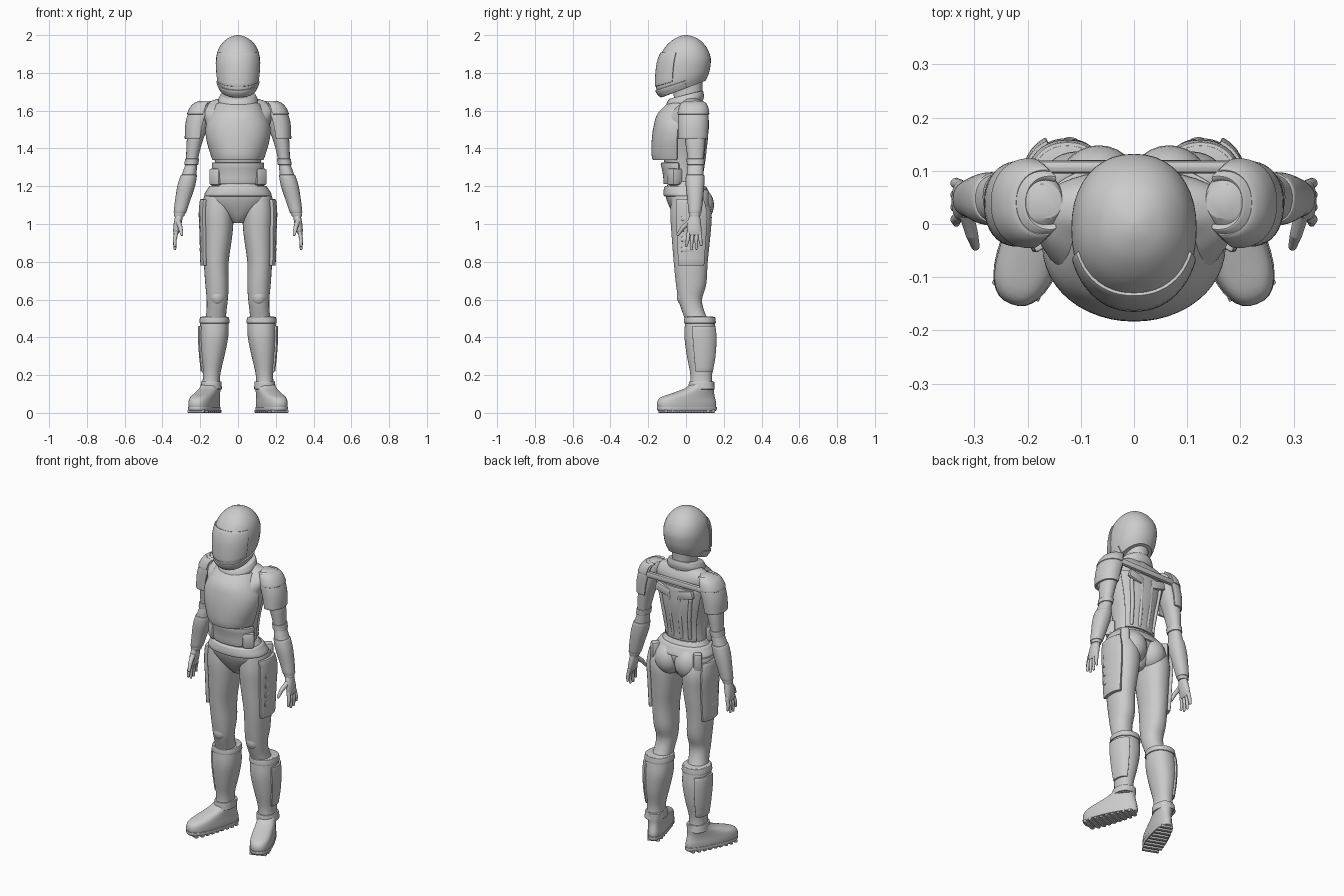
import bpy, bmesh
from math import sin, cos, pi, radians
from mathutils import Vector, Matrix, Euler

if "Cube" in bpy.data.objects:
    bpy.data.objects.remove(bpy.data.objects["Cube"])


def finish(name, bm, mirror=False, thick=0, bevel=0):
    """Turn a bmesh into a smooth named part, with optional shell, edge rounding and mirror."""
    me = bpy.data.meshes.new(name)
    bm.to_mesh(me)
    bm.free()
    ob = bpy.data.objects.new(name, me)
    bpy.context.collection.objects.link(ob)
    if thick:
        m = ob.modifiers.new("shell", 'SOLIDIFY')
        m.thickness, m.offset = thick, 0
    if bevel:
        m = ob.modifiers.new("round", 'BEVEL')
        m.width, m.segments, m.angle_limit = bevel, 2, radians(45)
    if mirror:
        m = ob.modifiers.new("mirror", 'MIRROR')
        m.use_mirror_merge = False
    bpy.ops.object.select_all(action='DESELECT')
    ob.select_set(True)
    bpy.context.view_layer.objects.active = ob
    bpy.ops.object.convert(target='MESH')
    bpy.ops.object.shade_smooth_by_angle(angle=radians(35))
    return ob


def ring_at(rings, t):
    """Smooth interpolation between rings (z, centre x, half width, front y, back y, slope)."""
    i = min(int(t), len(rings) - 2)
    u = t - i
    p = [(list(rings[min(max(i + k, 0), len(rings) - 1)]) + [0])[:6] for k in (-1, 0, 1, 2)]
    return [0.5 * (2 * b + (c - a) * u + (2 * a - 5 * b + 4 * c - d) * u * u
                   + (3 * b - a - 3 * c + d) * u ** 3) for a, b, c, d in zip(*p)]


def loft(name, rings, arc=None, span=None, grow=0, thick=0.012, e=2.2, mirror=False,
         taper=0, xform=None, bevel=0.004, n=40):
    """Skin through rings; an arc in degrees makes an armour plate instead of a solid."""
    t0, t1 = span or (0, len(rings) - 1)
    a0, a1 = arc or (0, 360)
    steps = max(4, round((t1 - t0) * 4))
    count = n if not arc else 24
    bm = bmesh.new()
    rows = []
    for s in range(steps + 1):
        z, cx, rx, yf, yb, sl = ring_at(rings, t0 + (t1 - t0) * s / steps)
        cy, ry = (yf + yb) / 2, (yb - yf) / 2 + grow
        rx += grow
        row = []
        for k in range(count + (1 if arc else 0)):
            a = radians(a0 + (a1 - a0) * k / count)
            c, d = cos(a), sin(a)
            dx = rx * (1 if c > 0 else -1) * abs(c) ** (2 / e)
            dy = ry * (1 if d > 0 else -1) * abs(d) ** (2 / e)
            row.append(bm.verts.new((cx + dx * (1 - taper * dy), cy + dy, z + sl * dy)))
        rows.append(row)
    m = len(rows[0])
    for lo, hi in zip(rows, rows[1:]):
        for k in range(count):
            j = (k + 1) % m
            bm.faces.new((lo[k], lo[j], hi[j], hi[k]))
    if not arc:
        bm.faces.new(rows[0][::-1])
        bm.faces.new(rows[-1])
    if xform:
        bm.transform(xform)
    return finish(name, bm, mirror, thick if arc else 0, bevel)


def box(name, loc, size, rot=(0, 0, 0), mirror=False, bevel=0.008, xform=Matrix()):
    bm = bmesh.new()
    r = Euler([radians(a) for a in rot]).to_matrix().to_4x4()
    bmesh.ops.create_cube(bm, size=1, matrix=xform @ Matrix.Translation(loc) @ r @ Matrix.Diagonal((*size, 1)))
    return finish(name, bm, mirror, 0, bevel)


def ball(name, loc, size, mirror=False):
    bm = bmesh.new()
    bmesh.ops.create_uvsphere(bm, u_segments=28, v_segments=16, radius=1,
                              matrix=Matrix.Translation(loc) @ Matrix.Diagonal((*size, 1)))
    return finish(name, bm, mirror)


def tube(name, pts, mirror=False):
    """Tapered tube through (x, y, z, radius) points with rounded ends."""
    bm = bmesh.new()
    for p, q in zip(pts, pts[1:]):
        a, b = Vector(p[:3]), Vector(q[:3])
        r = (b - a).to_track_quat('Z', 'Y').to_matrix().to_4x4()
        bmesh.ops.create_cone(bm, segments=14, radius1=p[3], radius2=q[3], depth=(b - a).length,
                              matrix=Matrix.Translation((a + b) / 2) @ r)
    for p in pts:
        bmesh.ops.create_uvsphere(bm, u_segments=14, v_segments=8, radius=p[3],
                                  matrix=Matrix.Translation(p[:3]))
    return finish(name, bm, mirror)


# Helmet, visor and chin guard
HELMET = [(1.715, 0, .088, -.125, .105, .38), (1.75, 0, .106, -.155, .12, .33),
          (1.80, 0, .115, -.158, .128, .2), (1.87, 0, .117, -.147, .131, .06),
          (1.93, 0, .102, -.115, .112), (1.973, 0, .068, -.073, .075),
          (1.994, 0, .03, -.032, .032), (2.0, 0, .003, -.003, .003)]
loft("helmet", HELMET, bevel=0)
loft("visor", HELMET, arc=(200, 340), span=(1.4, 3.6), grow=.001, thick=.01, bevel=.003)
loft("chin_guard", HELMET, arc=(175, 365), span=(.1, 1.1), grow=.002, thick=.01, bevel=.003)

# Neck and collar
loft("neck", [(1.6, 0, .07, -.06, .09), (1.68, 0, .062, -.065, .085), (1.77, 0, .065, -.07, .09)])
loft("collar", [(1.63, 0, .098, -.095, .09, .25), (1.655, 0, .105, -.105, .095, .25),
                (1.685, 0, .092, -.09, .09, .25)], bevel=.008)

# Torso with chest plate, back plate and waist guard
TORSO = [(1.15, 0, .125, -.1, .08), (1.25, 0, .117, -.1, .075), (1.35, 0, .125, -.12, .09),
         (1.45, 0, .148, -.14, .105), (1.55, 0, .175, -.125, .105), (1.61, 0, .19, -.075, .1),
         (1.645, 0, .155, -.03, .085), (1.67, 0, .08, -.02, .07)]
loft("torso", TORSO)
CHEST = [(1.34, 0, .125, -.165, .09), (1.375, 0, .137, -.172, .1), (1.45, 0, .158, -.17, .1),
         (1.52, 0, .16, -.16, .1), (1.58, 0, .135, -.14, .1), (1.635, 0, .105, -.085, .08)]
loft("chest_plate", CHEST, arc=(183, 357), thick=.022, bevel=.007)
loft("back_plate", TORSO, arc=(35, 145), span=(.8, 4.1), grow=.004, thick=.014)
loft("waist_guard", TORSO, arc=(190, 350), span=(.65, 1.75), grow=.012, thick=.018, bevel=.006)
box("waist_pouch", (.112, -.06, 1.25), (.065, .06, .09), (0, 0, 35), True, .012)
box("shoulder_bar", (0, .107, 1.585), (.39, .024, .035), bevel=.01)
box("shoulder_blade_pad", (.075, .108, 1.525), (.1, .025, .05), (0, -15, 0), True, .01)
tube("spine_ridge", [(.028, .078, 1.25, .011), (.03, .093, 1.35, .012), (.034, .108, 1.5, .012)], True)
tube("back_side_ridge", [(.075, .068, 1.25, .01), (.083, .088, 1.37, .011), (.1, .1, 1.5, .011)], True)

# Pelvis, belt and seat
PELVIS = [(1.005, 0, .03, -.03, .06), (1.04, 0, .07, -.06, .09), (1.1, 0, .15, -.092, .115),
          (1.15, 0, .168, -.108, .118), (1.19, 0, .147, -.105, .1), (1.225, 0, .125, -.09, .08)]
loft("pelvis", PELVIS)
loft("belt", PELVIS, span=(2.9, 4.3), grow=.011, bevel=.008)
ball("buttock", (.066, .065, 1.1), (.08, .083, .095), True)
box("hip_pouch", (.14, .09, 1.13), (.05, .05, .11), (0, 0, -40), True, .014)

# Legs, side packs and knee pads
LEG = [(1.15, .105, .075, -.075, .105), (1.06, .106, .083, -.083, .135), (.95, .107, .078, -.077, .13),
       (.8, .115, .066, -.065, .115), (.68, .111, .062, -.053, .107), (.6, .11, .056, -.04, .085),
       (.53, .115, .053, -.018, .1), (.45, .125, .06, .01, .14)]
loft("leg", LEG, mirror=True)
loft("thigh_pack", LEG, arc=(-38, 42), span=(.3, 3.15), grow=.008, thick=.022, mirror=True, bevel=.007)
for i in range(4):
    box(f"pack_ridge_{i + 1}", (.197 - .001 * i, .01, 1.03 - .055 * i), (.018, .07, .03), mirror=True)
ball("knee_pad", (.11, -.008, .615), (.043, .04, .05), True)

# Shin guards with cuffs and outer panels
SHIN = [(.51, .125, .069, -.002, .148), (.48, .125, .074, -.005, .152), (.4, .127, .075, -.008, .161),
        (.3, .134, .062, .005, .155), (.2, .14, .046, .023, .138), (.12, .143, .05, .02, .145)]
loft("shin_guard", SHIN, mirror=True)
loft("shin_cuff", SHIN, span=(.1, 1.1), grow=.006, mirror=True)
loft("shin_panel", SHIN, arc=(-25, 65), span=(1.3, 3.8), grow=.003, thick=.014, mirror=True)
loft("ankle_band", SHIN, span=(4.35, 4.9), grow=.008, mirror=True)

# Boots turned outward, with soles and tread bars
TURN = Matrix.Translation((.135, .1, 0)) @ Matrix.Rotation(radians(21), 4, 'Z')
loft("boot", [(.02, 0, .055, -.262, .06), (.05, 0, .057, -.268, .062), (.08, 0, .055, -.25, .055),
              (.105, 0, .052, -.18, .05), (.13, 0, .05, -.11, .05), (.165, 0, .046, -.06, .05)],
     taper=1.3, e=2.4, mirror=True, xform=TURN, bevel=.006)
loft("sole", [(.01, 0, .056, -.262, .062), (.02, 0, .059, -.268, .066), (.032, 0, .059, -.268, .066)],
     taper=1.3, e=2.4, mirror=True, xform=TURN, bevel=.003)
for i in range(9):
    y = .035 - .034 * i
    w = (.07, .085, .09, .095, .1, .105, .11, .11, .095)[i]
    box(f"tread_bar_{i + 1}", (0, y, .008), (w, .018, .016), mirror=True, bevel=.003, xform=TURN)

# Arms, shoulder armour, elbow bands and forearm guards
ARM = [(1.652, .17, .035, .01, .075), (1.63, .187, .055, -.015, .095), (1.58, .198, .06, -.025, .105),
       (1.5, .215, .05, -.013, .105), (1.42, .233, .04, -.002, .1), (1.33, .245, .031, .01, .092),
       (1.28, .255, .036, .005, .092), (1.21, .272, .043, .002, .093), (1.12, .294, .036, .012, .085),
       (1.04, .312, .027, .018, .075)]
loft("arm", ARM, mirror=True)
PAD = [(1.45, .222, .053, -.035, .108), (1.52, .213, .06, -.036, .112), (1.58, .197, .062, -.034, .112),
       (1.625, .182, .053, -.022, .103), (1.648, .16, .04, -.005, .085)]
loft("shoulder_pad", PAD, arc=(-110, 110), thick=.014, mirror=True)
loft("shoulder_cap", PAD, arc=(-100, 100), span=(2, 3.6), grow=.006, thick=.012, mirror=True)
loft("elbow_band", ARM, span=(4.8, 5.3), grow=.006, mirror=True)
loft("forearm_guard", ARM, span=(6.3, 8.7), grow=.004, mirror=True)

# Hands
loft("palm", [(1.05, .311, .02, .02, .072), (1.01, .318, .021, .008, .078), (.97, .325, .018, .006, .082),
              (.94, .33, .011, .01, .08)], mirror=True)
for i, (y, tip_y, tip_z) in enumerate([(.015, .002, .885), (.035, .028, .868), (.055, .055, .87), (.073, .08, .89)]):
    tube(f"finger_{i + 1}", [(.327, y, .955, .011), (.335, (y + tip_y) / 2, .915, .010),
                             (.334, tip_y, tip_z, .007)], True)
tube("thumb", [(.315, .018, 1.01, .014), (.305, -.018, .98, .012), (.298, -.042, .945, .008)], True)
